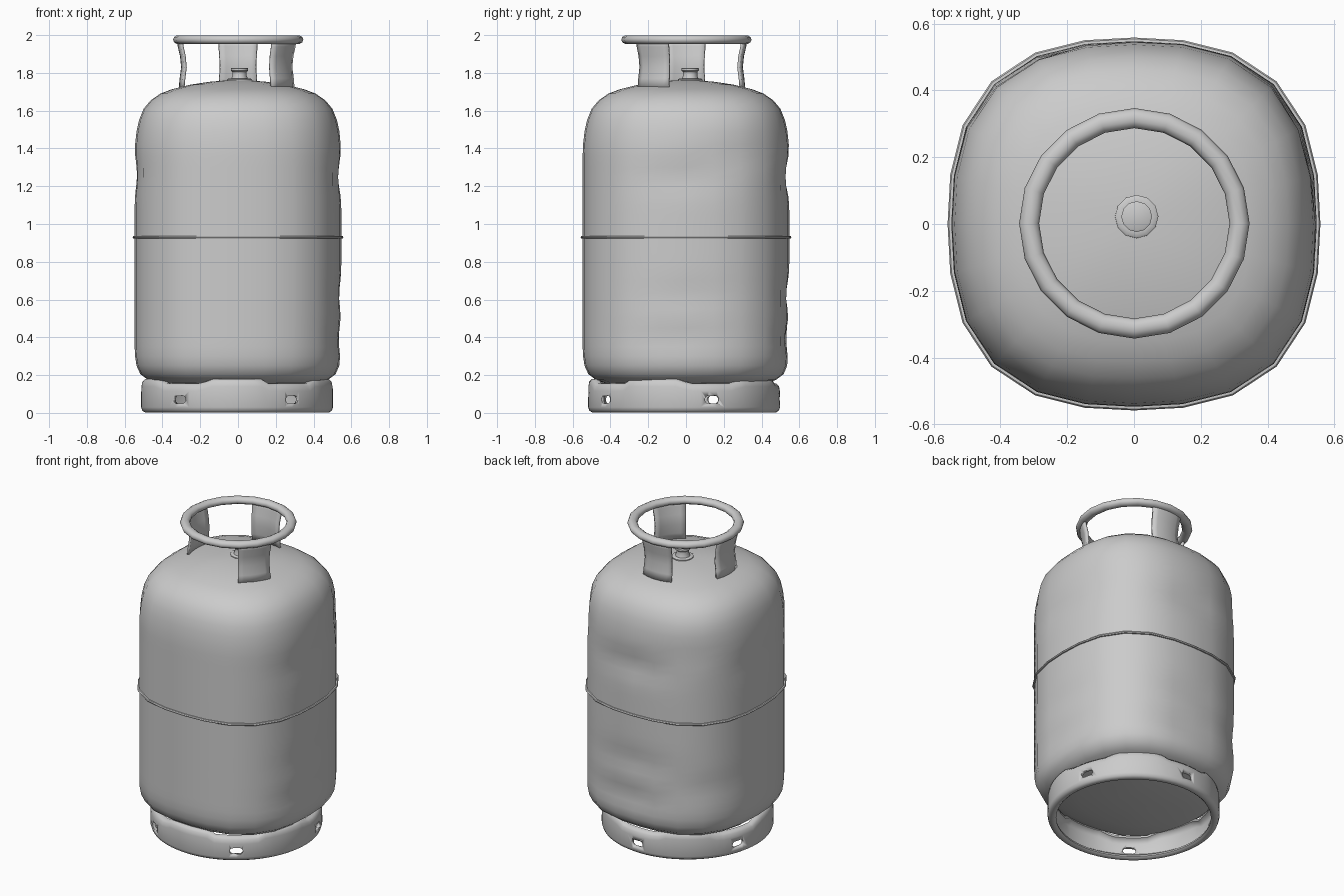
import bpy, bmesh, math
from math import sin, cos, pi, radians, exp

if "Cube" in bpy.data.objects:
    bpy.data.objects.remove(bpy.data.objects["Cube"])

# Azimuth a is measured from the front (-y) towards +x
def polar(r, a, z, cx=0, cy=0):
    return (cx + r * sin(a), cy - r * cos(a), z)

def finish(name, bm, angle=40):
    bmesh.ops.recalc_face_normals(bm, faces=bm.faces[:])
    me = bpy.data.meshes.new(name)
    bm.to_mesh(me)
    bm.free()
    ob = bpy.data.objects.new(name, me)
    bpy.context.collection.objects.link(ob)
    bpy.ops.object.select_all(action='DESELECT')
    ob.select_set(True)
    bpy.context.view_layer.objects.active = ob
    bpy.ops.object.shade_smooth_by_angle(angle=radians(angle))
    return ob

def lathe(name, profile, n, shape=None, closed=False, centre=(0, 0), angle=40):
    """Revolve (r, z) points; shape(r, z, a) may alter each point."""
    bm = bmesh.new()
    rings = []
    for r, z in profile:
        ring = []
        for i in range(n):
            a = 2 * pi * i / n
            rr, zz = shape(r, z, a) if shape else (r, z)
            ring.append(bm.verts.new(polar(rr, a, zz, *centre)))
        rings.append(ring)
    pairs = list(zip(rings, rings[1:]))
    if closed:
        pairs.append((rings[-1], rings[0]))
    else:
        bm.faces.new(rings[0])
        bm.faces.new(rings[-1])
    for p, q in pairs:
        for i in range(n):
            j = (i + 1) % n
            bm.faces.new((p[i], p[j], q[j], q[i]))
    return finish(name, bm, angle)

def wrap(d):
    return (d + pi) % (2 * pi) - pi

# Tank: rounded-square section with shallow dents (azimuth, z, depth)
DENTS = [(90, 1.25, .018), (90, .62, .012), (85, .39, .016), (118, 1.38, .015),
         (180, 1.25, .024), (180, .62, .018), (175, .39, .024),
         (215, 1.38, .012), (272, 1.26, .013), (225, .5, .01)]

def squircle(r, z, a):
    return r * (1.045 - .041 * cos(4 * a)), z

def tank_shape(r, z, a):
    rr, z = squircle(r, z, a)
    for da, dz, depth in DENTS:
        u = wrap(a - radians(da)) / .33
        v = (z - dz) / .085
        rr -= depth * exp(-u * u - v * v) * min(1, r / .5)
    return rr, z

tank = [(.1, .115), (.3, .13), (.42, .155), (.475, .175), (.515, .205), (.535, .25), (.543, .3)]
tank += [(.545, .35 + .05 * i) for i in range(20)]
tank += [(.545, 1.36), (.543, 1.42), (.535, 1.49), (.522, 1.55), (.498, 1.61), (.46, 1.655),
         (.41, 1.69), (.35, 1.713), (.25, 1.738), (.15, 1.753), (.06, 1.76)]
lathe("tank", tank, 24, tank_shape)

# Weld seam around the middle
seam = [(.535, .922), (.552, .924), (.556, .93), (.552, .936), (.535, .938)]
lathe("weld_seam", seam, 24, squircle, closed=True)

# Foot skirt with a rolled rim and five notches in its top edge
SLOTS = [radians(-37 + 72 * k) for k in range(5)]

def skirt_shape(r, z, a):
    if z > .13:
        d = min(abs(wrap(a - s)) for s in SLOTS)
        t = max(0, min(1, (radians(20) - d) / radians(5)))
        z -= .024 * t
    return r, z

skirt = [(.507, .14), (.508, .03), (.502, .012), (.488, .003), (.468, .003), (.457, .012),
         (.46, .024), (.476, .032), (.49, .045), (.49, .136), (.48, .158), (.464, .166),
         (.468, .182), (.489, .179), (.502, .166)]
foot = lathe("foot_skirt", skirt, 72, skirt_shape, closed=True, centre=(-.005, -.01))

# Oblong holes through the skirt
bm = bmesh.new()
for s in SLOTS:
    rings = []
    for r in (.42, .58):
        ring = []
        for k in range(16):
            t = 2 * pi * k / 16
            side = .02 * cos(t) + (.019 if cos(t) > 0 else -.019)
            x, y, _ = polar(r, s, 0, -.005, -.01)
            ring.append(bm.verts.new((x + side * cos(s), y + side * sin(s), .07 + .021 * sin(t))))
        bm.faces.new(ring)
        rings.append(ring)
    for k in range(16):
        j = (k + 1) % 16
        bm.faces.new((rings[0][k], rings[0][j], rings[1][j], rings[1][k]))
cutter = finish("slot_cutter", bm)
mod = foot.modifiers.new("slots", 'BOOLEAN')
mod.operation = 'DIFFERENCE'
mod.solver = 'EXACT'
mod.object = cutter
bpy.context.view_layer.objects.active = foot
bpy.ops.object.modifier_apply(modifier="slots")
bpy.data.objects.remove(cutter)

# Carrying ring
tube = [(.315 + .03 * cos(2 * pi * k / 10), 1.976 + .024 * sin(2 * pi * k / 10)) for k in range(10)]
lathe("carry_ring", tube, 20, closed=True, centre=(.001, .002), angle=60)

# Three curved handle straps, pinched inwards at mid height
STRAP = [(.307, 1.715), (.302, 1.77), (.294, 1.83), (.3, 1.89), (.312, 1.94), (.316, 1.975)]

def strap(name, azimuth):
    bm = bmesh.new()
    rows = []
    for r, z in STRAP:
        rows.append([bm.verts.new(polar(r, radians(azimuth + 19 * (i / 3 - 1)), z)) for i in range(7)])
    for p, q in zip(rows, rows[1:]):
        for i in range(6):
            bm.faces.new((p[i], p[i + 1], q[i + 1], q[i]))
    ob = finish(name, bm)
    sol = ob.modifiers.new("thickness", 'SOLIDIFY')
    sol.thickness = .014
    sol.offset = 0

for name, az in (("handle_strap_front", 54), ("handle_strap_back", 180), ("handle_strap_left", 270)):
    strap(name, az)

# Valve boss and outlet
valve = [(.065, 1.74), (.065, 1.765), (.06, 1.769), (.044, 1.769), (.038, 1.785),
         (.038, 1.805), (.046, 1.812), (.046, 1.824), (.04, 1.827)]
lathe("valve", valve, 12, centre=(.008, .022))
